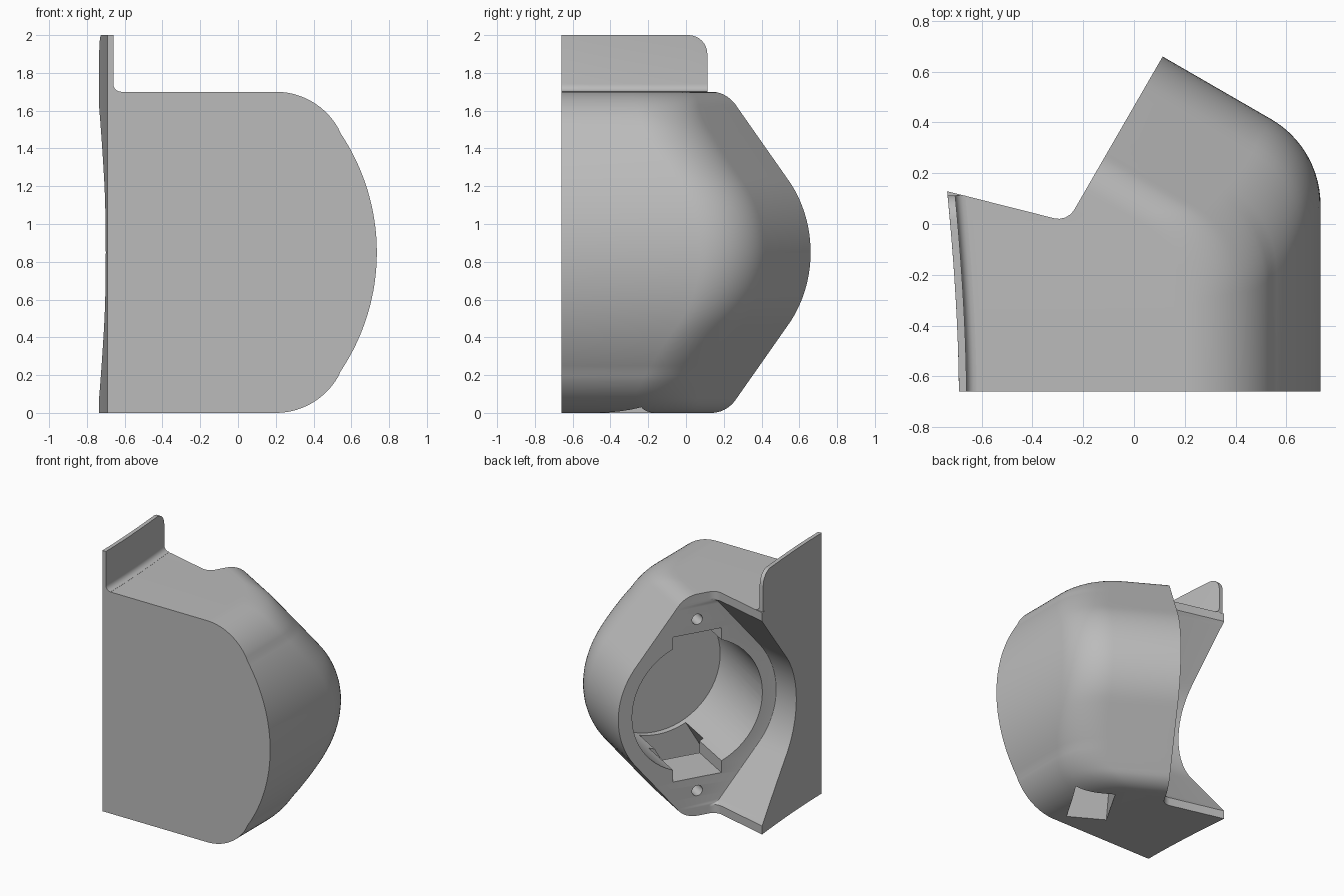
import bpy, bmesh, math
from mathutils import Vector, Matrix

cube = bpy.data.objects.get("Cube")
if cube:
    bpy.data.objects.remove(cube, do_unlink=True)

grey = bpy.data.materials.new("plain grey")
grey.use_nodes = True
colour = (0.5, 0.5, 0.5, 1)
grey.diffuse_color = colour
grey.node_tree.nodes["Principled BSDF"].inputs["Base Color"].default_value = colour

HALF = 0.85                                   # half height of the housing
FRONT = -0.66
PORT = Vector((-0.19, 0.135))                 # centre of the angled port face
C30, S30 = math.cos(math.pi / 6), 0.5
ACROSS = Vector((S30, C30))                   # along the port face
INTO = Vector((C30, -S30))                    # from the port face inwards


def make_object(name, bm):
    bmesh.ops.recalc_face_normals(bm, faces=bm.faces)
    mesh = bpy.data.meshes.new(name)
    bm.to_mesh(mesh)
    bm.free()
    mesh.materials.append(grey)
    obj = bpy.data.objects.new(name, mesh)
    bpy.context.collection.objects.link(obj)
    return obj


def loft(name, rings):
    bm = bmesh.new()
    loops = [[bm.verts.new(p) for p in ring] for ring in rings]
    for a, b in zip(loops, loops[1:]):
        for i in range(len(a)):
            j = (i + 1) % len(a)
            bm.faces.new((a[i], a[j], b[j], b[i]))
    bm.faces.new(loops[0][::-1])
    bm.faces.new(loops[-1])
    return make_object(name, bm)


def fillet(before, corner, after, radius, steps):
    """Points of a round corner between two straight edges."""
    u, v = (before - corner).normalized(), (after - corner).normalized()
    half = u.angle(v) / 2
    centre = corner + (u + v).normalized() * radius / math.sin(half)
    length = radius / math.tan(half)
    a, b = corner + u * length - centre, corner + v * length - centre
    return [centre + (a.lerp(b, k / steps)).normalized() * radius
            for k in range(steps + 1)]


def plate_x(y):
    return -0.69 - 0.045 * (max(0, y - FRONT) / 0.775) ** 1.7


def front_width(h):
    if h < 0.65:
        return -0.395 + math.sqrt(1.13 ** 2 - h * h)
    return 0.2 + math.sqrt(max(0, 0.38 ** 2 - (h - 0.47) ** 2))


def port_width(h):
    if h < 0.381:
        return math.sqrt(0.606 ** 2 - h * h)
    if h < 0.778:
        return 0.471 - (h - 0.381) * 0.809
    return math.sqrt(max(0, 0.193 ** 2 - (h - 0.657) ** 2))


def housing_slice(z):
    h = min(HALF, abs(z - HALF))
    x, w = front_width(h), port_width(h)
    outer = PORT + ACROSS * max(w, 0.002)
    inner = PORT - ACROSS * max(w, 0.145)
    corner = outer + INTO * ((x - outer.x) / C30)
    front = Vector((x, FRONT))
    # flared recess wall, running from the port face to the side plate
    flare = Vector((-0.97, 0.245))
    edge = inner.copy()
    for _ in range(6):
        edge = inner + flare * ((plate_x(edge.y) - inner.x) / flare.x)
    ring = [front] + fillet(front, corner, outer, 0.39, 12) + [outer]
    ring += fillet(outer, inner, edge, 0.07 if w < 0.15 else 0.004, 4)
    for k in range(9):
        y = edge.y + (FRONT - edge.y) * k / 8
        ring.append(Vector((plate_x(y), y)))
    return [(p.x, p.y, z) for p in ring]


STEPS = 64
housing = loft("housing", [
    housing_slice(HALF + HALF * math.sin(math.pi * (k / STEPS - 0.5)))
    for k in range(STEPS + 1)])


def port_point(across, depth, z):
    p = PORT + ACROSS * across + INTO * depth
    return (p.x, p.y, z)


def port_cylinder(name, radius, z, depth, sides):
    rings = []
    for d in (-0.1, depth):
        rings.append([port_point(radius * math.cos(a), d, z + radius * math.sin(a))
                      for a in (2 * math.pi * i / sides for i in range(sides))])
    return loft(name, rings)


def port_block(name, low, high):
    """Block between two levels, each (z, across range, depth range)."""
    rings = []
    for z, (t0, t1), (d0, d1) in (low, high):
        rings.append([port_point(t, d, z)
                      for t, d in ((t0, d0), (t1, d0), (t1, d1), (t0, d1))])
    return loft(name, rings)


# Bore, key slot, screw holes and the slanted outlet underneath
slot = (-0.185, 0.185)
cutters = [
    port_cylinder("bore_cutter", 0.5, HALF, 0.695, 64),
    port_block("slot_cutter", (0.295, slot, (-0.1, 0.4)), (1.405, slot, (-0.1, 0.4))),
    port_block("outlet_cutter", (-0.05, (-0.47, -0.1), (0.36, 0.65)),
               (0.45, slot, (0.36, 0.65))),
]
for side in (-1, 1):
    cutters.append(port_cylinder("screw_cutter", 0.04, HALF + side * 0.657, 0.2, 20))

bpy.context.view_layer.objects.active = housing
for cutter in cutters:
    cutter.hide_render = True
    mod = housing.modifiers.new("cut", "BOOLEAN")
    mod.operation = "DIFFERENCE"
    mod.solver = "EXACT"
    mod.object = cutter
    bpy.ops.object.modifier_apply(modifier=mod.name)
    bpy.data.objects.remove(cutter, do_unlink=True)

# Upright tab continuing the side plate, with a filleted foot
BACK, ROUND, FOOT = 0.113, 0.1, 0.04
columns = [FRONT + (BACK - ROUND - FRONT) * k / 10 for k in range(10)]
columns += [BACK - ROUND + ROUND * math.sin(math.pi / 2 * k / 8) for k in range(9)]
rings = []
for y in columns:
    s = max(0, y - BACK + ROUND)
    top = 2 - ROUND + math.sqrt(max(0, ROUND ** 2 - s * s))
    x0 = plate_x(y)
    x1 = x0 + 0.03
    ring = [(x0, y, 1.69), (x0, y, top), (x1, y, top)]
    for k in range(6):
        a = math.pi / 2 * k / 5
        ring.append((x1 + FOOT * (1 - math.cos(a)), y, 1.701 + FOOT * (1 - math.sin(a))))
    ring.append((x1 + FOOT, y, 1.69))
    rings.append(ring)
tab = loft("mounting_tab", rings)

bpy.ops.object.select_all(action="DESELECT")
for obj in (housing, tab):
    obj.select_set(True)
bpy.context.view_layer.objects.active = housing
bpy.ops.object.shade_smooth_by_angle(angle=math.radians(30))
